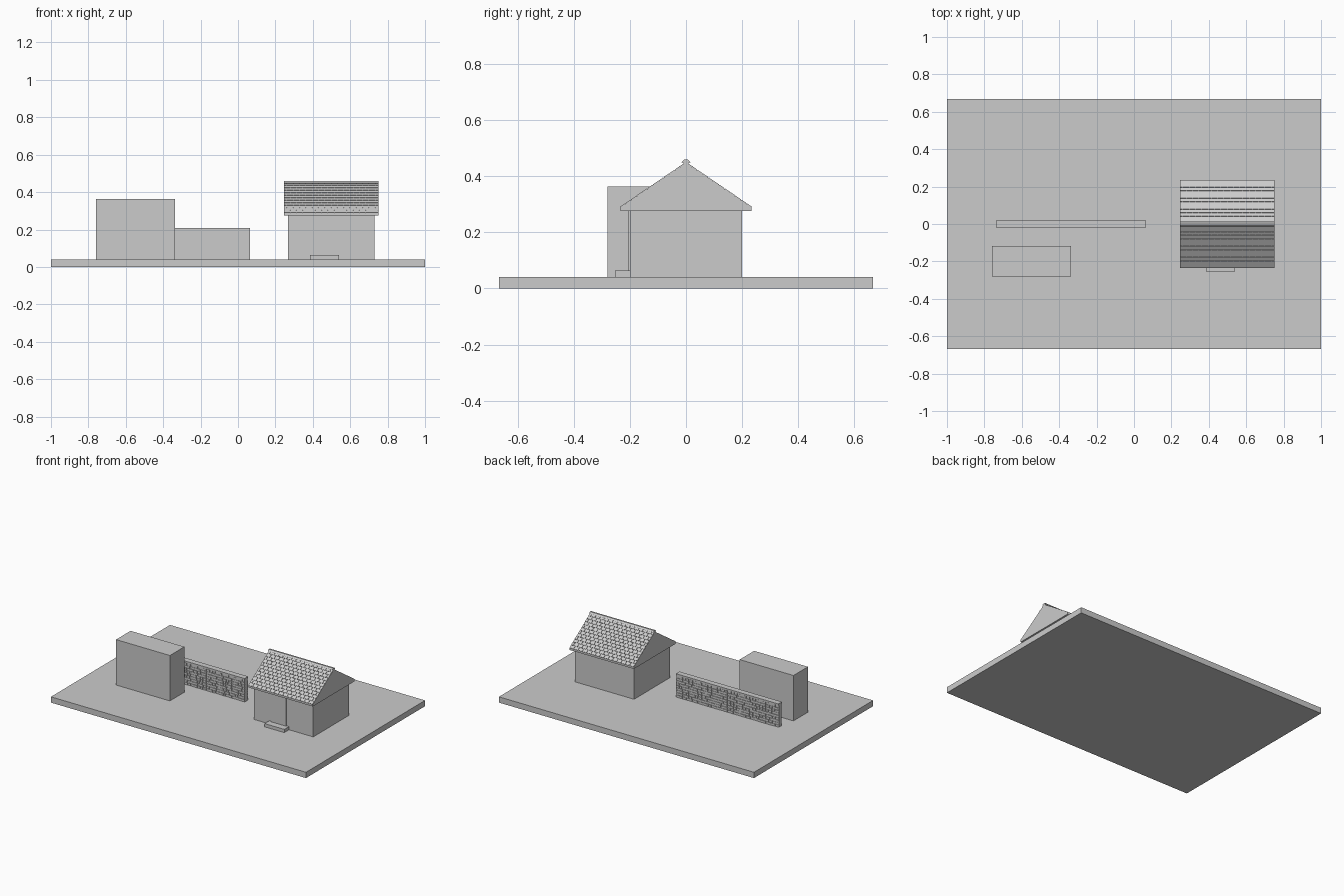
import bpy, bmesh, math, random
from mathutils import Matrix, Vector

if "Cube" in bpy.data.objects:
    bpy.data.objects.remove(bpy.data.objects["Cube"])

random.seed(4)
grey = bpy.data.materials.new("plain_grey")
grey.diffuse_color = (0.6, 0.6, 0.6, 1)
grey.use_nodes = True
grey.node_tree.nodes["Principled BSDF"].inputs["Base Color"].default_value = grey.diffuse_color


def finish(name, bm):
    bmesh.ops.recalc_face_normals(bm, faces=bm.faces)
    me = bpy.data.meshes.new(name)
    bm.to_mesh(me)
    bm.free()
    me.materials.append(grey)
    ob = bpy.data.objects.new(name, me)
    bpy.context.collection.objects.link(ob)
    return ob


def add_box(bm, x, y, z, mat=Matrix()):
    centre = Vector([(a + b) / 2 for a, b in (x, y, z)])
    size = Matrix.Diagonal((x[1] - x[0], y[1] - y[0], z[1] - z[0], 1))
    bmesh.ops.create_cube(bm, size=1, matrix=mat @ Matrix.Translation(centre) @ size)


def box(name, x, y, z):
    bm = bmesh.new()
    add_box(bm, x, y, z)
    return finish(name, bm)


def prism(name, profile, x0, x1):
    """Extrude a (y, z) outline along x."""
    bm = bmesh.new()
    face = bm.faces.new([bm.verts.new((x0, y, z)) for y, z in profile])
    ext = bmesh.ops.extrude_face_region(bm, geom=[face])
    bmesh.ops.translate(bm, vec=(x1 - x0, 0, 0),
                        verts=[v for v in ext["geom"] if isinstance(v, bmesh.types.BMVert)])
    return finish(name, bm)


# Ground slab and tall plain block
box("ground_slab", (-1, 1), (-0.667, 0.667), (0, 0.041))
box("tall_block", (-0.76, -0.338), (-0.28, -0.118), (0.041, 0.363))

# House body, door and step
box("house_body", (0.267, 0.73), (-0.2, 0.2), (0.041, 0.275))
box("door", (0.402, 0.522), (-0.207, -0.2), (0.041, 0.275))
box("door_step", (0.385, 0.54), (-0.253, -0.2), (0.041, 0.064))

# Solid gable roof and ridge cap
RX0, RX1, EAVE, EZ, RZ = 0.245, 0.75, 0.234, 0.288, 0.447
prism("roof", [(-EAVE, 0.275), (EAVE, 0.275), (EAVE, EZ), (0, RZ), (-EAVE, EZ)], RX0, RX1)
prism("ridge_cap", [(-0.016, 0.45), (0, 0.441), (0.016, 0.45), (0.006, 0.459), (-0.006, 0.459)], RX0, RX1)

# Low shingles in staggered rows on both slopes
rise = RZ - EZ
slope = math.hypot(EAVE, rise)
angle = math.atan2(rise, EAVE)
ROWS, COLS = 12, 15
w, h = (RX1 - RX0) / COLS, slope / ROWS
bm = bmesh.new()
for side in (-1, 1):
    # local x along the ridge, local y up the slope
    turn = Matrix.Rotation(0 if side < 0 else math.pi, 4, 'Z')
    mid = Matrix.Translation(((RX0 + RX1) / 2, 0, 0))
    m = mid @ turn @ Matrix.Translation((0, -EAVE, EZ)) @ Matrix.Rotation(angle, 4, 'X')
    half = (RX1 - RX0) / 2
    for r in range(ROWS):
        shift = w / 2 if r % 2 else 0
        for c in range(COLS + r % 2):
            a = max(-half, -half + c * w - shift + 0.0012)
            b = min(half, -half + (c + 1) * w - shift - 0.0012)
            add_box(bm, (a, b), (r * h + 0.001, (r + 1) * h - 0.001), (-0.001, 0.003), m)
finish("roof_shingles", bm)

# Garden wall core and coping
WX0, WX1 = -0.738, 0.065
box("wall_core", (WX0, WX1), (-0.015, 0.015), (0.041, 0.2))
box("wall_coping", (WX0, WX1), (-0.02, 0.02), (0.196, 0.208))

# Rough stones in eight panels on both wall faces
PANELS, COURSES = 8, 9
pw, ch = (WX1 - WX0) / PANELS, (0.196 - 0.041) / COURSES
bm = bmesh.new()
for side in (-1, 1):
    for p in range(PANELS):
        for r in range(COURSES):
            cuts = [0, random.uniform(0.2, 0.35), random.uniform(0.45, 0.58),
                    random.uniform(0.68, 0.82), 1]
            for a, b in zip(cuts, cuts[1:]):
                x0 = WX0 + (p + a) * pw
                x1 = WX0 + (p + b) * pw
                out = random.uniform(0.0175, 0.0195)
                add_box(bm, (x0 + 0.001, x1 - 0.001), sorted((side * 0.014, side * out)),
                        (0.041 + r * ch + 0.001, 0.041 + (r + 1) * ch - 0.001))
finish("wall_stones", bm)
